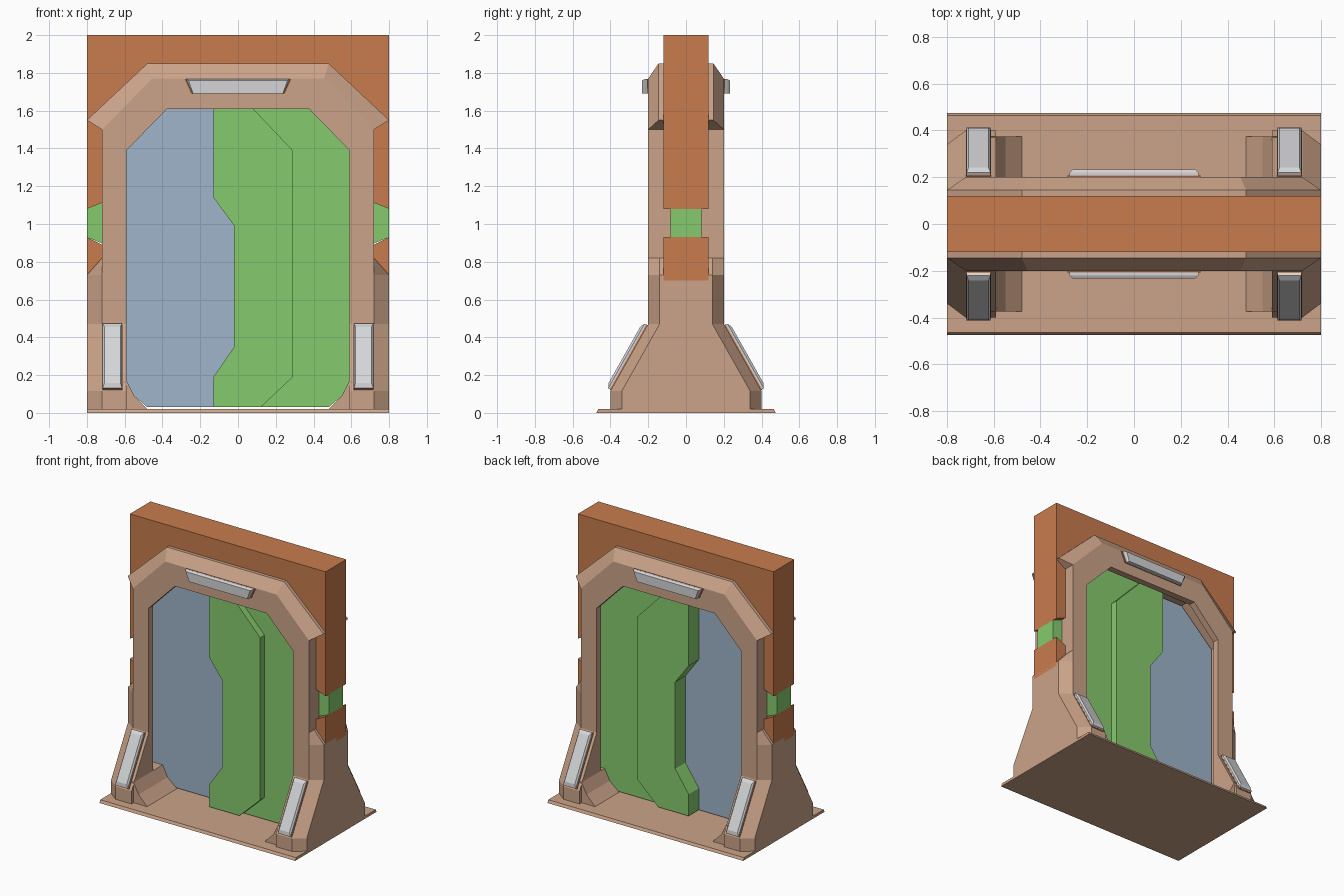
import bpy, bmesh
from mathutils import Vector

if "Cube" in bpy.data.objects:
    bpy.data.objects.remove(bpy.data.objects["Cube"])


def material(name, rgb):
    m = bpy.data.materials.new(name)
    m.use_nodes = True
    m.diffuse_color = (*rgb, 1)
    m.node_tree.nodes["Principled BSDF"].inputs["Base Color"].default_value = (*rgb, 1)
    return m


BEIGE = material("beige", (0.60, 0.37, 0.25))
ORANGE = material("orange", (0.58, 0.20, 0.075))
GREEN = material("green", (0.235, 0.60, 0.155))
BLUE = material("pale_blue", (0.345, 0.46, 0.59))
GREY = material("light_grey", (0.66, 0.665, 0.68))


def finish(name, bm, mat):
    bmesh.ops.remove_doubles(bm, verts=bm.verts, dist=0.0005)
    bmesh.ops.recalc_face_normals(bm, faces=bm.faces)
    mesh = bpy.data.meshes.new(name)
    bm.to_mesh(mesh)
    bm.free()
    mesh.materials.append(mat)
    ob = bpy.data.objects.new(name, mesh)
    bpy.context.collection.objects.link(ob)
    return ob


def loft(name, loops, mat, closed=True, mirror_y=False):
    """Skin a row of equal-length loops, capping both ends when closed."""
    bm = bmesh.new()
    for sign in ((1, -1) if mirror_y else (1,)):
        rows = [[bm.verts.new((x, sign * y, z)) for x, y, z in l] for l in loops]
        n = len(rows[0])
        for a, b in zip(rows, rows[1:]):
            for i in range(n if closed else n - 1):
                j = (i + 1) % n
                quad = [a[i], a[j], b[j], b[i]]
                pts = []
                for v in quad:
                    if all((v.co - p.co).length > 0.0005 for p in pts):
                        pts.append(v)
                if len(pts) > 2:
                    bm.faces.new(pts)
        if closed:
            bm.faces.new(rows[0])
            bm.faces.new(rows[-1])
    return finish(name, bm, mat)


def slab(name, outline, depth, mat):
    """Extrude an xz outline symmetrically through y."""
    return loft(name, [[(x, y, z) for x, z in outline] for y in (-depth, depth)], mat)


def both(half):
    """Complete a half outline with its mirror across x."""
    return half + [(-x, z) for x, z in reversed(half)]


# Floor plate with a thin sloping rim
loft("floor_plate", [[(sx * 0.8, sy * d, z) for sx, sy in ((1, 1), (-1, 1), (-1, -1), (1, -1))]
                     for z, d in ((0, 0.475), (0.02, 0.465))], BEIGE)

# Wall arch with notched sides
slab("wall", both([(0.69, 0.7), (0.8, 0.7), (0.8, 0.93), (0.70, 0.88), (0.70, 1.12),
                   (0.8, 1.08), (0.8, 2)])
     + [(-0.69, 1.43), (-0.415, 1.68), (0.415, 1.68), (0.69, 1.43)], 0.12, ORANGE)

# Bevelled door frame with a slot the doors slide into
inner = [(0.59, 0.82), (0.59, 1.39), (0.59, 1.39), (0.375, 1.61)]
front = [(0.72, 0.82), (0.72, 1.5), (0.72, 1.5), (0.455, 1.77)]
outer = [(0.72, 0.82), (0.72, 1.5), (0.8, 1.55), (0.48, 1.85)]
slot = [(0.68, 0.82), (0.68, 1.42), (0.68, 1.42), (0.41, 1.67)]
rings = [(outer, 0), (outer, 0.145), (front, 0.2), (inner, 0.2),
         (inner, 0.15), (slot, 0.15), (slot, 0)]
# The buried part of the outer ring is pulled in behind the wall face
rings[0] = ([(min(x, 0.72), z) for x, z in outer], 0)
rings.insert(1, (rings[0][0], 0.1))
rings.insert(2, (outer, 0.1))
loft("door_frame", [[(x, y, z) for x, z in both(h)] for h, y in rings],
     BEIGE, closed=False, mirror_y=True)


def leg_section(s, z, h, edge=0.8):
    half = [(edge, h - 0.06), (0.72, h), (0.59, h), (0.59, 0.15), (0.68, 0.15)]
    return [(s * x, y, z) for x, y in half + [(x, -y) for x, y in reversed(half)]]


def light_bar(name, centre, along, out, outline, top, height):
    """Raised lamp: thin orange backing plus a tapered grey lens."""
    centre, along, out = Vector(centre), Vector(along).normalized(), Vector(out).normalized()

    def ring(shape, h):
        return [centre + Vector((x, 0, 0)) + along * v + out * h for x, v in shape]
    loft(name + "_backing", [ring(outline, -0.005), ring(outline, 0.007)], ORANGE)
    loft(name + "_lens", [ring([(x * 0.97, v * 0.99) for x, v in outline], 0.007),
                          ring([(x * 0.97, v * 0.99) for x, v in outline], height * 0.6),
                          ring(top, height)], GREY)


def rect(w, l):
    return [(-w, -l), (w, -l), (w, l), (-w, l)]


for s, side in ((1, "left"), (-1, "right")):
    # Flared leg with a sloping shoulder
    loft(side + "_leg", [leg_section(s, 0.01, 0.4), leg_section(s, 0.115, 0.4),
                         leg_section(s, 0.47, 0.2), leg_section(s, 0.73, 0.2),
                         leg_section(s, 0.82, 0.2, 0.72)], BEIGE)
    # Corner gusset at the foot of the opening
    slab(side + "_gusset", [(s * x, z) for x, z in
         ((0.475, 0.015), (0.55, 0.09), (0.59, 0.17), (0.7, 0.17), (0.7, 0.015))], 0.375, BEIGE)
    # Green latch set in the wall notch
    slab(side + "_latch", [(s * x, z) for x, z in
         ((0.69, 0.885), (0.8, 0.93), (0.8, 1.08), (0.69, 1.125))], 0.083, GREEN)
    # Sloping leg lamps, front and back
    for f, end in ((-1, "front"), (1, "back")):
        light_bar(f"{side}_{end}_leg_lamp", (s * 0.665, f * 0.3, 0.2925),
                  (0, -f * 0.2, 0.355), (0, f * 0.355, 0.2),
                  rect(0.053, 0.198), rect(0.042, 0.17), 0.03)

# Lamps above the opening
for f, end in ((-1, "front"), (1, "back")):
    light_bar(end + "_top_lamp", (0, f * 0.2, 1.73), (0, 0, 1), (0, f, 0),
              [(-0.25, -0.04), (0.25, -0.04), (0.285, 0.037), (-0.285, 0.037)],
              [(-0.238, -0.038), (0.238, -0.038), (0.262, 0.03), (-0.262, 0.03)], 0.033)

# Sliding doors: blue pane, green leaf and the raised interlocking panel
leaf = [(0.05, 0.03), (0.48, 0.03), (0.55, 0.09), (0.59, 0.17), (0.67, 0.17),
        (0.67, 1.41), (0.4, 1.66), (0.05, 1.66)]
slab("blue_door", [(-x if x > 0.1 else x, z) for x, z in leaf], 0.036, BLUE)
slab("green_door", leaf, 0.105, GREEN)
slab("green_door_panel", [(-0.13, 0.03), (0.12, 0.03), (0.29, 0.19), (0.29, 1.39), (0.08, 1.61),
                          (-0.13, 1.61), (-0.13, 1.14), (-0.02, 0.99), (-0.02, 0.35),
                          (-0.13, 0.19)], 0.155, GREEN)
